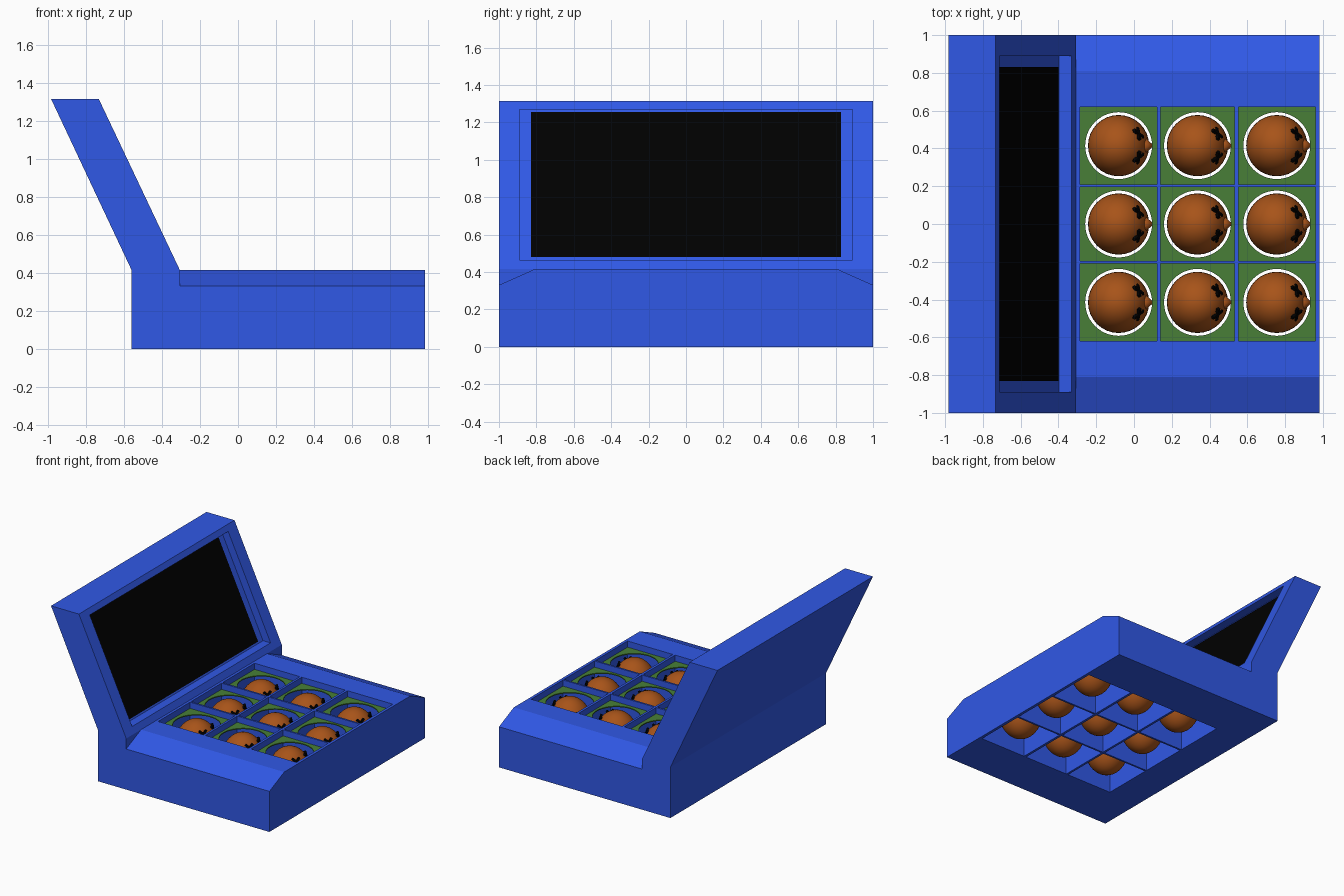
import bpy, bmesh, math
from mathutils import Matrix, Vector

if "Cube" in bpy.data.objects:
    bpy.data.objects.remove(bpy.data.objects["Cube"])


def material(name, col):
    m = bpy.data.materials.new(name)
    m.diffuse_color = (*col, 1)
    m.use_nodes = True
    m.node_tree.nodes["Principled BSDF"].inputs["Base Color"].default_value = m.diffuse_color
    return m


BLUE = material("cabinet blue", (0.03, 0.098, 0.79))
GREEN = material("grass green", (0.065, 0.212, 0.038))
BROWN = material("fur brown", (0.39, 0.088, 0.01))
BLACK = material("black", (0, 0, 0))


def finish(name, bm, mat, loc=(0, 0, 0), smooth=False):
    bmesh.ops.recalc_face_normals(bm, faces=bm.faces)
    me = bpy.data.meshes.new(name)
    for f in bm.faces:
        f.smooth = smooth
    bm.to_mesh(me)
    bm.free()
    me.materials.append(mat)
    ob = bpy.data.objects.new(name, me)
    ob.location = loc
    bpy.context.collection.objects.link(ob)
    return ob


def prism(bm, pts, a, b, axis):
    """Extrude a profile: (x, z) along y, or (y, z) along x."""
    def place(p, t):
        return (p[0], t, p[1]) if axis == 'y' else (t, p[0], p[1])
    lo = [bm.verts.new(place(p, a)) for p in pts]
    hi = [bm.verts.new(place(p, b)) for p in pts]
    bm.faces.new(lo)
    bm.faces.new(hi[::-1])
    for i in range(len(pts)):
        j = (i + 1) % len(pts)
        bm.faces.new((lo[i], hi[i], hi[j], lo[j]))


def slope_x(z):
    return -0.306 - (z - 0.415) * 0.4738


def slanted(z0, z1, d0, d1):
    """Profile parallel to the leaning display face."""
    return [(slope_x(z0) + d0, z0), (slope_x(z0) + d1, z0),
            (slope_x(z1) + d1, z1), (slope_x(z1) + d0, z1)]


XS = [(-0.285, 0.122), (0.14, 0.532), (0.552, 0.96)]
YS = [(-0.62, -0.21), (-0.195, 0.195), (0.21, 0.62)]

# Cabinet: base and leaning back in one profile
bm = bmesh.new()
prism(bm, [(-0.56, 0), (0.983, 0), (0.983, 0.415), (-0.306, 0.415),
           (-0.732, 1.314), (-0.983, 1.314), (-0.56, 0.415)], -1, 1, 'y')
cabinet = finish("cabinet", bm, BLUE)

# Cutter: nine shafts, display recess and sloped side edges
bm = bmesh.new()
for x0, x1 in XS:
    for y0, y1 in YS:
        prism(bm, [(x0, -0.1), (x1, -0.1), (x1, 0.44), (x0, 0.44)], y0, y1, 'y')
prism(bm, slanted(0.465, 1.27, -0.068, 0.1), -0.89, 0.89, 'y')
for s in (-1, 1):
    prism(bm, [(s * 0.765, 0.435), (s * 1.045, 0.31), (s * 1.045, 0.435)], -0.306, 1.1, 'x')
cutter = finish("cabinet_cutter", bm, BLUE)
cutter.hide_render = True
cutter.display_type = 'WIRE'
cut = cabinet.modifiers.new("cut", 'BOOLEAN')
cut.operation = 'DIFFERENCE'
cut.solver = 'EXACT'
cut.object = cutter

# Display screen
bm = bmesh.new()
prism(bm, slanted(0.48, 1.255, -0.07, -0.063), -0.83, 0.83, 'y')
finish("screen", bm, BLACK)


def grass_plate(x0, x1, y0, y1, top=0.365, r=0.177, n=48):
    """Square plate with a round hole, sunk into its shaft."""
    cx, cy = (x0 + x1) / 2, (y0 + y1) / 2
    bm = bmesh.new()
    inner, outer = [], []
    for i in range(n):
        a = 2 * math.pi * i / n
        c, s = math.cos(a), math.sin(a)
        k = 1 / max(abs(c), abs(s))
        inner.append(bm.verts.new((cx + r * c, cy + r * s, top)))
        outer.append(bm.verts.new((cx + c * k * (x1 - x0) / 2, cy + s * k * (y1 - y0) / 2, top)))
    for i in range(n):
        j = (i + 1) % n
        bm.faces.new((inner[i], outer[i], outer[j], inner[j]))
    res = bmesh.ops.extrude_face_region(bm, geom=bm.faces[:])
    for v in res["geom"]:
        if isinstance(v, bmesh.types.BMVert):
            v.co.z -= 0.008
    finish("grass_plate", bm, GREEN)


R, ZC, H = 0.162, 0.203, 0.203


def critter(cx, cy):
    # Egg-shaped body
    bm = bmesh.new()
    bmesh.ops.create_uvsphere(bm, u_segments=32, v_segments=20, radius=1,
                              matrix=Matrix.Diagonal((R, R, H, 1)))
    finish("critter_body", bm, BROWN, (cx, cy, ZC), True)
    # Pointed snout
    bm = bmesh.new()
    m = Matrix.Translation((0.152, 0, 0.06)) @ Matrix.Rotation(math.pi / 2, 4, 'Y')
    bmesh.ops.create_cone(bm, segments=20, radius1=0.06, radius2=0.004, depth=0.06,
                          cap_ends=True, matrix=m)
    finish("critter_snout", bm, BROWN, (cx, cy, ZC), True)
    # Crossed eyes, standing steeply on the front of the head
    bm = bmesh.new()
    for s in (-1, 1):
        az, el = s * math.radians(31), math.radians(22)
        d = Vector((math.cos(az) * math.cos(el), math.sin(az) * math.cos(el), math.sin(el)))
        p = Vector((0.122 * math.cos(az), 0.122 * math.sin(az), 0.135))
        base = Matrix.Translation(p) @ d.to_track_quat('Z', 'Y').to_matrix().to_4x4()
        for t in (45, -45):
            bmesh.ops.create_cube(bm, size=1, matrix=base @ Matrix.Rotation(math.radians(t), 4, 'Z')
                                  @ Matrix.Diagonal((0.08, 0.016, 0.016, 1)))
    finish("critter_eyes", bm, BLACK, (cx, cy, ZC))


for x0, x1 in XS:
    for y0, y1 in YS:
        grass_plate(x0, x1, y0, y1)
        critter((x0 + x1) / 2, (y0 + y1) / 2)
